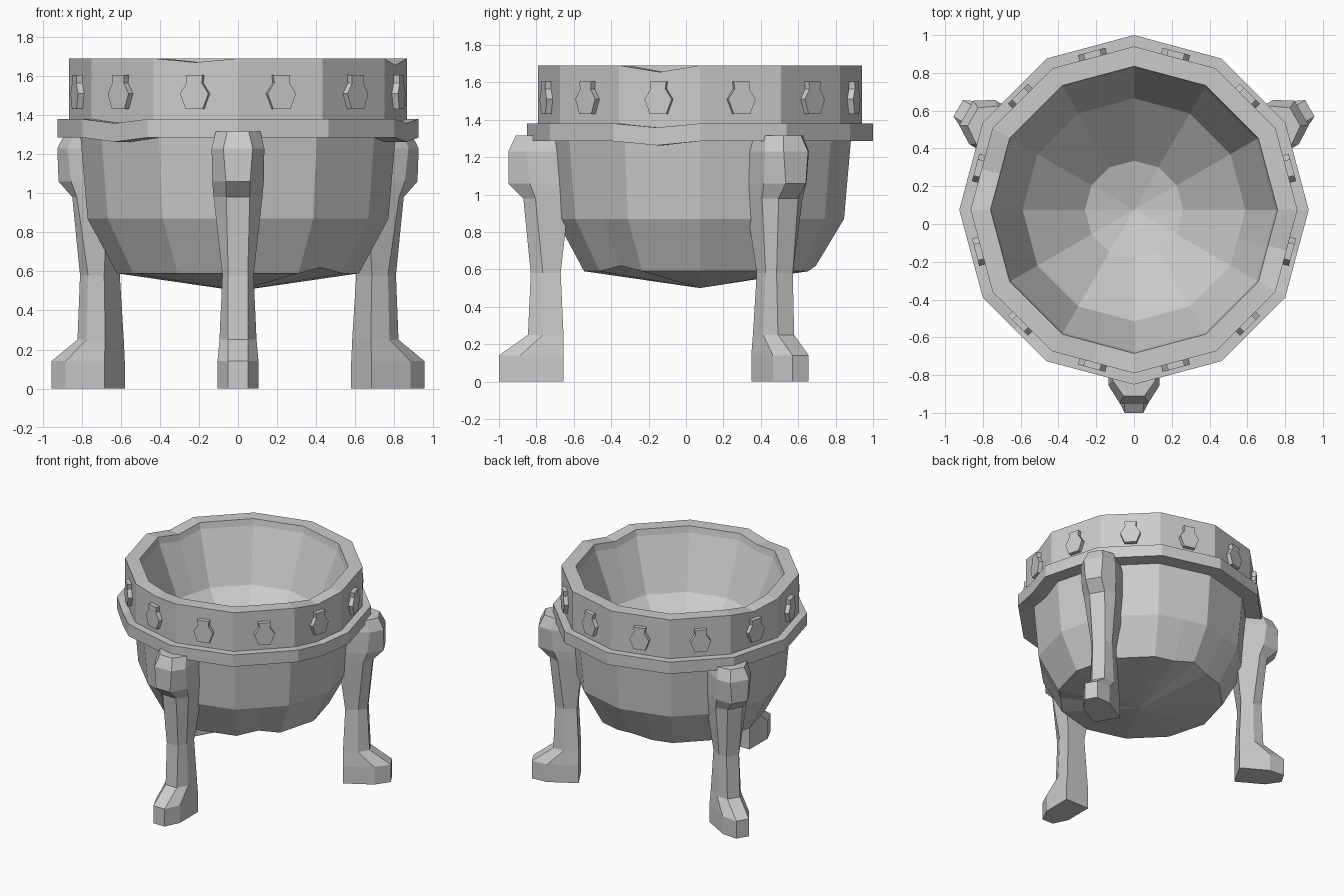
import bpy, bmesh, math

if "Cube" in bpy.data.objects:
    bpy.data.objects.remove(bpy.data.objects["Cube"])

CY = 0.075   # bowl axis sits slightly behind the origin
SEG = 24     # 12 flat sides, each with a midpoint that can be dented


def finish(name, bm):
    bmesh.ops.remove_doubles(bm, verts=bm.verts, dist=1e-5)
    bmesh.ops.recalc_face_normals(bm, faces=bm.faces)
    me = bpy.data.meshes.new(name)
    bm.to_mesh(me)
    bm.free()
    ob = bpy.data.objects.new(name, me)
    bpy.context.collection.objects.link(ob)
    return ob


def loft(name, rings, closed=False, caps=False):
    bm = bmesh.new()
    loops = [[bm.verts.new(p) for p in r] for r in rings]
    n = len(rings[0])
    pairs = list(zip(loops, loops[1:]))
    if closed:
        pairs.append((loops[-1], loops[0]))
    for a, b in pairs:
        for k in range(n):
            j = (k + 1) % n
            bm.faces.new((a[k], a[j], b[j], b[k]))
    if caps:
        bm.faces.new(loops[0][::-1])
        bm.faces.new(loops[-1])
    return finish(name, bm)


def lathe(name, profile, dents, closed=False):
    # dents: {(profile index, segment): height change}
    rings = []
    for i, (r, z) in enumerate(profile):
        ring = []
        for k in range(SEG):
            a = math.radians(15 * k)
            rr = r * (math.cos(math.radians(15)) if k % 2 else 1)
            ring.append((rr * math.cos(a), CY + rr * math.sin(a), z + dents.get((i, k), 0)))
        rings.append(ring)
    return loft(name, rings, closed)


# Bowl with raised rim and hollow interior
bowl = [(0, .50), (.62, .59), (.77, .87), (.81, 1.33), (.865, 1.33), (.865, 1.69),
        (.76, 1.69), (.75, 1.64), (.59, 1.24), (.26, .95), (0, .88)]
dents = {(1, 21): .03, (1, 6): .03}
for ring in (5, 6, 7):
    dents.update({(ring, 17): -.02, (ring, 23): -.035, (ring, 11): -.035})
lathe("bowl", bowl, dents)

# Flange band below the rim
band = [(.79, 1.285), (.925, 1.285), (.925, 1.38), (.79, 1.38)]
lathe("flange", band, {(i, k): -.022 for i in range(4) for k in (15, 23)}, closed=True)


# Everything below is built along -y and turned around the bowl axis
def place(ob, degrees):
    ob.location = (0, CY, 0)
    ob.rotation_euler = (0, 0, math.radians(degrees))


# Rim studs
half = [(.045, 1.43), (.075, 1.51), (.04, 1.565), (.045, 1.605)]
outline = half + [(-x, z) for x, z in reversed(half)]
for k in range(12):
    stud = loft(f"rim_stud_{k + 1}", [[(x, -r, z) for x, z in outline] for r in (.81, .868)], caps=True)
    place(stud, 15 + 30 * k)

# Legs: height, front/mid/back distance, front/side half width
sections = [(0, 1.075, .96, .73, .05, .105), (.14, 1.075, .96, .73, .05, .105),
            (.25, .92, .84, .73, .05, .095), (.58, .905, .84, .745, .05, .08),
            (.98, .945, .88, .70, .06, .125), (1.06, 1.025, .91, .70, .062, .132),
            (1.23, 1.025, .93, .70, .075, .135), (1.315, .985, .90, .70, .055, .115)]
for k in range(3):
    rings = [[(-wf, -f, z), (wf, -f, z), (wm, -m, z), (wm, -b, z), (-wm, -b, z), (-wm, -m, z)]
             for z, f, m, b, wf, wm in sections]
    place(loft(f"leg_{k + 1}", rings, caps=True), 120 * k)
